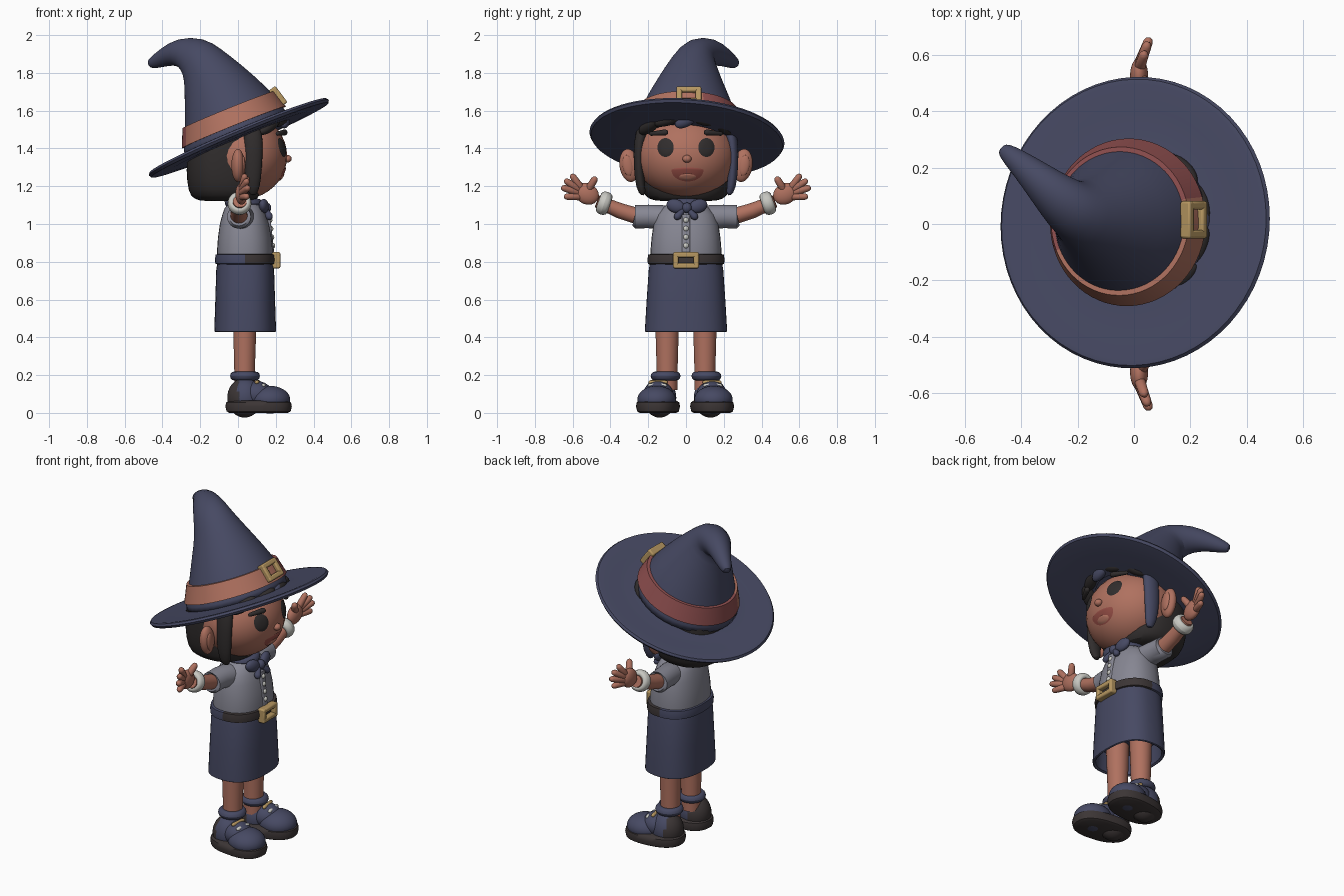
import bpy, bmesh, math
from mathutils import Vector, Matrix, Euler

if "Cube" in bpy.data.objects:
    bpy.data.objects.remove(bpy.data.objects["Cube"])

def mat(name, r, g, b):
    m = bpy.data.materials.new(name)
    m.diffuse_color = (r, g, b, 1)
    m.use_nodes = True
    m.node_tree.nodes["Principled BSDF"].inputs["Base Color"].default_value = m.diffuse_color
    return m

NAVY = mat("navy cloth", 0.062, 0.067, 0.125)
SKIN = mat("warm skin", 0.43, 0.165, 0.115)
RED = mat("band red", 0.28, 0.08, 0.08)
GOLD = mat("gold", 0.47, 0.31, 0.12)
GREY = mat("shirt grey", 0.24, 0.24, 0.29)
WHITE = mat("off white", 0.58, 0.58, 0.54)
HAIR = mat("dark hair", 0.030, 0.026, 0.026)
DARK = mat("dark leather", 0.045, 0.036, 0.036)
MOUTH = mat("mouth red", 0.30, 0.075, 0.06)

def finish(name, bm, mats, rule=None, sub=0):
    bmesh.ops.recalc_face_normals(bm, faces=bm.faces)
    if rule:
        for f in bm.faces:
            f.material_index = rule(f.calc_center_median())
    me = bpy.data.meshes.new(name)
    bm.to_mesh(me)
    bm.free()
    for m in (mats if isinstance(mats, (list, tuple)) else [mats]):
        me.materials.append(m)
    ob = bpy.data.objects.new(name, me)
    bpy.context.collection.objects.link(ob)
    if sub:
        ob.modifiers.new("smooth", 'SUBSURF').levels = sub
        ob.modifiers["smooth"].render_levels = sub
    return ob

def ball(name, loc, size, mats, rot=(0, 0, 0), rule=None):
    bm = bmesh.new()
    bmesh.ops.create_uvsphere(bm, u_segments=32, v_segments=20, radius=1)
    bm.transform(Matrix.Translation(loc) @ Euler(rot).to_matrix().to_4x4() @ Matrix.Diagonal((*size, 1)))
    return finish(name, bm, mats, rule)

def loft(name, rings, mats, axis=None, p=2.0, seg=32, sub=0, rule=None, cap=True):
    """rings: (centre, radius_u, radius_v[, normal]); sections follow the path unless an axis is given"""
    bm = bmesh.new()
    cs = [Vector(r[0]) for r in rings]
    loops, u = [], Vector((1, 0, 0))
    for i, r in enumerate(rings):
        n = r[3] if len(r) > 3 else axis
        n = Vector(n) if n else cs[min(i + 1, len(cs) - 1)] - cs[max(i - 1, 0)]
        n.normalize()
        u = (u - u.dot(n) * n).normalized()
        v = n.cross(u)
        loop = []
        for k in range(seg):
            a = 2 * math.pi * k / seg
            c, s = math.cos(a), math.sin(a)
            c = math.copysign(abs(c) ** (2 / p), c)
            s = math.copysign(abs(s) ** (2 / p), s)
            loop.append(bm.verts.new(cs[i] + u * c * r[1] + v * s * r[2]))
        loops.append(loop)
    for a, b in zip(loops, loops[1:]):
        for k in range(seg):
            bm.faces.new((a[k], a[(k + 1) % seg], b[(k + 1) % seg], b[k]))
    if cap:
        bm.faces.new(loops[0])
        bm.faces.new(loops[-1])
    return finish(name, bm, mats, rule, sub)

def zloft(name, rows, mats, y=0, **kw):
    return loft(name, [((cx, y, z), rx, ry) for z, cx, rx, ry in rows], mats, axis=(0, 0, 1), **kw)

def capsule(name, a, b, r1, r2, mats):
    a, b = Vector(a), Vector(b)
    d = (b - a).normalized()
    rings = [(a - d * r1, r1 * .15, r1 * .15), (a - d * r1 * .7, r1 * .7, r1 * .7), (a, r1, r1),
             (b, r2, r2), (b + d * r2 * .7, r2 * .7, r2 * .7), (b + d * r2, r2 * .15, r2 * .15)]
    return loft(name, rings, mats, axis=tuple(d), seg=16)

def torus(name, loc, axis, R, r, mats, sx=1.0):
    n = Vector(axis).normalized()
    prof = [(R + r * math.cos(t * math.pi / 6), sx * r * math.sin(t * math.pi / 6)) for t in range(13)]
    return loft(name, [(Vector(loc) + n * h, q, q) for q, h in prof], mats, axis=tuple(n), cap=False)

def buckle(name, loc, w, h, t, tilt=0):
    # square frame with an open middle, facing +x before tilting
    bm = bmesh.new()
    for y, z, sy, sz in ((0, h - t, w, t), (0, t - h, w, t), (w - t, 0, t, h), (t - w, 0, t, h)):
        bmesh.ops.create_cube(bm, size=2, matrix=Matrix.Translation((0, y, z)) @ Matrix.Diagonal((.022, sy, sz, 1)))
    bm.transform(Matrix.Translation(loc) @ Matrix.Rotation(tilt, 4, 'Y'))
    ob = finish(name, bm, GOLD)
    bv = ob.modifiers.new("round", 'BEVEL')
    bv.width, bv.segments = 0.008, 2

# hat brim, tilted up at the front
BN = Vector((-0.42, 0.07, 1)).normalized()
BC = Vector((0.005, 0.005, 1.455))
brim = [(.22, .012), (.30, .012), (.40, .006), (.49, .016), (.508, .014), (.517, .002), (.508, -.012),
        (.49, -.014), (.40, -.018), (.29, -.016), (.22, -.016)]
loft("hat_brim", [(BC + BN * h, r, r) for r, h in brim], NAVY, axis=tuple(BN), seg=64, cap=False)

# hat crown with folded tip
def tilt(deg, y=0.03):
    t = math.radians(deg)
    return (-math.sin(t), y, math.cos(t))
loft("hat_crown", [
    ((-.005, .005, 1.45), .31, .31, tuple(BN)), ((-.015, .005, 1.48), .294, .294, tilt(22)),
    ((-.05, .01, 1.605), .25, .25, tilt(23)), ((-.13, .02, 1.745), .18, .175, tilt(32)),
    ((-.19, .035, 1.85), .125, .12, tilt(42)), ((-.238, .065, 1.902), .103, .095, (-.7, .45, .5)),
    ((-.315, .135, 1.913), .075, .07, (-.75, .65, -.05)), ((-.385, .2, 1.885), .05, .05, (-.7, .6, -.35)),
    ((-.445, .25, 1.855), .034, .034, (-.7, .6, -.35)), ((-.47, .27, 1.845), .02, .02, (-.7, .6, -.35))],
    NAVY, seg=40, sub=1)
# hat band: warm on one half, red on the other
loft("hat_band", [((-.022, .006, 1.512), .28, .28), ((-.022, .006, 1.512), .297, .297),
                  ((-.05, .01, 1.605), .263, .263), ((-.05, .01, 1.605), .245, .245)],
     [SKIN, RED], axis=tilt(22), seg=64, cap=False, rule=lambda c: int(c.y > 0.42 * c.x + 0.015))
buckle("hat_buckle", (.212, .015, 1.675), .066, .054, .015, math.radians(-37))

# head, ears, nose
FC, FS = Vector((.02, 0, 1.36)), Vector((.24, .268, .23))
ball("head", FC, FS, SKIN)
ball("nose", (.262, .005, 1.345), (.022, .024, .02), SKIN)
for s in (-1, 1):
    ball("ear", (.0, s * .3, 1.31), (.035, .052, .088), SKIN, (s * -.15, 0, 0))
    ball("ear_hollow", (.026, s * .308, 1.31), (.013, .028, .055), SKIN, (s * -.15, 0, 0))

def face_patch(name, y0, z0, ry, up, down, off, m):
    # thin disc laid on the face surface
    bm = bmesh.new()
    rows = []
    for j in range(1, 7):
        row = []
        for k in range(28):
            a = 2 * math.pi * k / 28
            q = j / 6
            y = y0 + q * ry * math.cos(a)
            z = z0 + q * (up if math.sin(a) > 0 else down) * math.sin(a)
            d = 1 - ((y - FC.y) / FS.y) ** 2 - ((z - FC.z) / FS.z) ** 2
            x = FC.x + FS.x * math.sqrt(max(d, 0)) + off * (1 - 0.6 * q ** 4)
            row.append(bm.verts.new((x, y, z)))
        rows.append(row)
    bm.faces.new(rows[0])
    for a, b in zip(rows, rows[1:]):
        for k in range(28):
            bm.faces.new((a[k], b[k], b[(k + 1) % 28], a[(k + 1) % 28]))
    finish(name, bm, m)

for s in (-1, 1):
    face_patch("eye", s * .108, 1.405, .043, .05, .05, .009, HAIR)
    capsule("eyebrow", (.247, s * .11, 1.485), (.21, s * .185, 1.478), .016, .011, HAIR)
face_patch("mouth", .008, 1.285, .085, .014, .06, .005, MOUTH)
face_patch("tongue", .008, 1.25, .045, .018, .02, .009, SKIN)

# hair: back mass, cap, side locks and fringe
zloft("hair_back", [(1.12, -.06, .12, .14), (1.13, -.065, .17, .2), (1.17, -.07, .195, .235), (1.28, -.075, .2, .252),
                    (1.40, -.07, .2, .255), (1.5, -.04, .2, .25), (1.58, -.03, .16, .19), (1.62, -.03, .08, .1)],
      HAIR, p=2.5, sub=1)
bm = bmesh.new()
bmesh.ops.create_uvsphere(bm, u_segments=40, v_segments=28, radius=1)
bm.transform(Matrix.Translation((.005, 0, 1.42)) @ Matrix.Diagonal((.255, .272, .21, 1)))
bmesh.ops.bisect_plane(bm, geom=bm.verts[:] + bm.edges[:] + bm.faces[:], plane_co=(.2, 0, 1.53),
                       plane_no=(-.25, 0, 1), clear_inner=True)
finish("hair_cap", bm, HAIR)
for s in (-1, 1):
    m = HAIR if s < 0 else NAVY
    loft("side_lock", [((.07, s * .215, 1.54), .05, .035), ((.085, s * .25, 1.44), .05, .03), ((.08, s * .252, 1.3), .048, .026),
                       ((.08, s * .24, 1.19), .038, .026), ((.08, s * .225, 1.15), .014, .012)], m, sub=1, seg=16)
    ball("fringe_side", (.165, s * .19, 1.525), (.04, .085, .035), HAIR, (s * -.55, 0, s * .8))
ball("fringe_left", (.225, -.09, 1.555), (.035, .09, .032), HAIR, (.3, 0, -.35))
ball("fringe_middle", (.245, .0, 1.55), (.03, .065, .035), NAVY, (.5, 0, 0))
ball("fringe_right", (.23, .08, 1.555), (.035, .08, .03), HAIR, (-.3, 0, .3))

# neck, shirt, collar and bow
zloft("neck", [(1.05, .025, .06, .06), (1.17, .025, .06, .06)], SKIN)
zloft("shirt", [(.8, .037, .145, .185), (.86, .037, .148, .188), (.93, .036, .142, .182), (1.0, .034, .13, .172), (1.05, .032, .115, .155),
                (1.085, .03, .1, .125), (1.115, .03, .075, .08)], GREY, p=2.3)
torus("collar", (.03, 0, 1.11), (0, 0, 1), .075, .024, NAVY)
ball("bow_knot", (.15, .005, 1.085), (.026, .026, .028), NAVY)
for s in (-1, 1):
    ball("bow_loop", (.137, .005 + s * .06, 1.095), (.025, .05, .036), NAVY, (s * .3, 0, s * .2))
    capsule("bow_tail", (.152, s * .018, 1.07), (.165, s * .045, 1.04), .013, .02, NAVY)
for i in range(4):
    ball("shirt_button", (.168 + .005 * i, 0, 1.02 - .045 * i), (.014, .015, .015), WHITE)
loft("shirt_placket", [((.158, 0, 1.05), .012, .022), ((.18, 0, .84), .012, .022)], GREY, p=4, seg=16)

# skirt (hollow below), belt and buckle
zloft("skirt", [(.81, .038, .145, .188), (.76, .038, .153, .197), (.6, .038, .158, .208), (.45, .038, .163, .217), (.432, .038, .163, .217),
                (.428, .038, .157, .211), (.435, .038, .148, .2), (.55, .038, .142, .192)], NAVY, p=2.5, seg=48)
zloft("belt", [(.785, .038, .145, .19), (.79, .038, .158, .202), (.815, .038, .16, .204), (.838, .038, .156, .2), (.842, .038, .14, .18)],
      [NAVY, DARK], p=2.4, seg=48, rule=lambda c: int(c.x > 0.03))
buckle("belt_buckle", (.202, 0, .808), .068, .043, .014)

for s in (-1, 1):
    # sleeves, arms, bracelets
    loft("sleeve", [((.025, s * .06, 1.025), .07, .06), ((.018, s * .13, 1.035), .068, .065), ((.008, s * .2, 1.04), .064, .062),
                    ((.005, s * .268, 1.038), .063, .062), ((.005, s * .272, 1.039), .05, .05)], GREY)
    loft("arm", [((.005, s * .22, 1.03), .046, .044), ((.005, s * .35, 1.07), .043, .041), ((.01, s * .47, 1.12), .036, .034)], SKIN)
    torus("bracelet", (.008, s * .433, 1.11), (0, s, .35), .042, .021, WHITE, 1.5)
    # hand with spread fingers
    ball("palm", (.018, s * .525, 1.16), (.032, .066, .055), SKIN, (s * .5, 0, 0))
    for (y0, z0), (y1, z1), x1 in (((.555, 1.19), (.598, 1.25), .035), ((.565, 1.18), (.63, 1.225), .045),
                                   ((.57, 1.165), (.645, 1.19), .05), ((.56, 1.145), (.63, 1.145), .045)):
        capsule("finger", (.02, s * y0, z0), (x1, s * y1, z1), .02, .017, SKIN)
    capsule("thumb", (.025, s * .515, 1.185), (.045, s * .485, 1.235), .021, .018, SKIN)
    # legs and shoes
    zloft("leg", [(.12, .035, .054, .054), (.25, .035, .055, .056), (.6, .036, .066, .066)], SKIN, y=s * .1)
    parts = [
        zloft("shoe_sole", [(0, .11, .155, .095), (.008, .11, .17, .108), (.035, .11, .176, .114), (.055, .11, .172, .11),
                            (.065, .11, .155, .095)], DARK, p=2.4, seg=40),
        ball("shoe_toe", (.17, 0, .07), (.108, .102, .073), NAVY),
        ball("shoe_heel", (.035, 0, .08), (.092, .088, .105), [DARK, NAVY], rule=lambda c: int(c.x > .01 and c.z > .07)),
        ball("shoe_instep", (.1, 0, .098), (.085, .08, .07), NAVY)]
    for i in range(2):
        x, z = .105 + .035 * i, .168 - .017 * i
        parts.append(capsule("shoe_lace", (x, -.04, z - .006), (x, .04, z - .006), .011, .011, WHITE if i else GOLD))
    for ob in parts:
        ob.location.y = s * .13 - .005
        ob.rotation_euler.z = s * .12
    torus("ankle_cuff", (.037, s * .108, .195), (0, 0, 1), .055, .024, NAVY)

bpy.ops.object.select_all(action='SELECT')
bpy.context.view_layer.objects.active = bpy.context.selected_objects[0]
bpy.ops.object.shade_smooth_by_angle(angle=math.radians(45))
